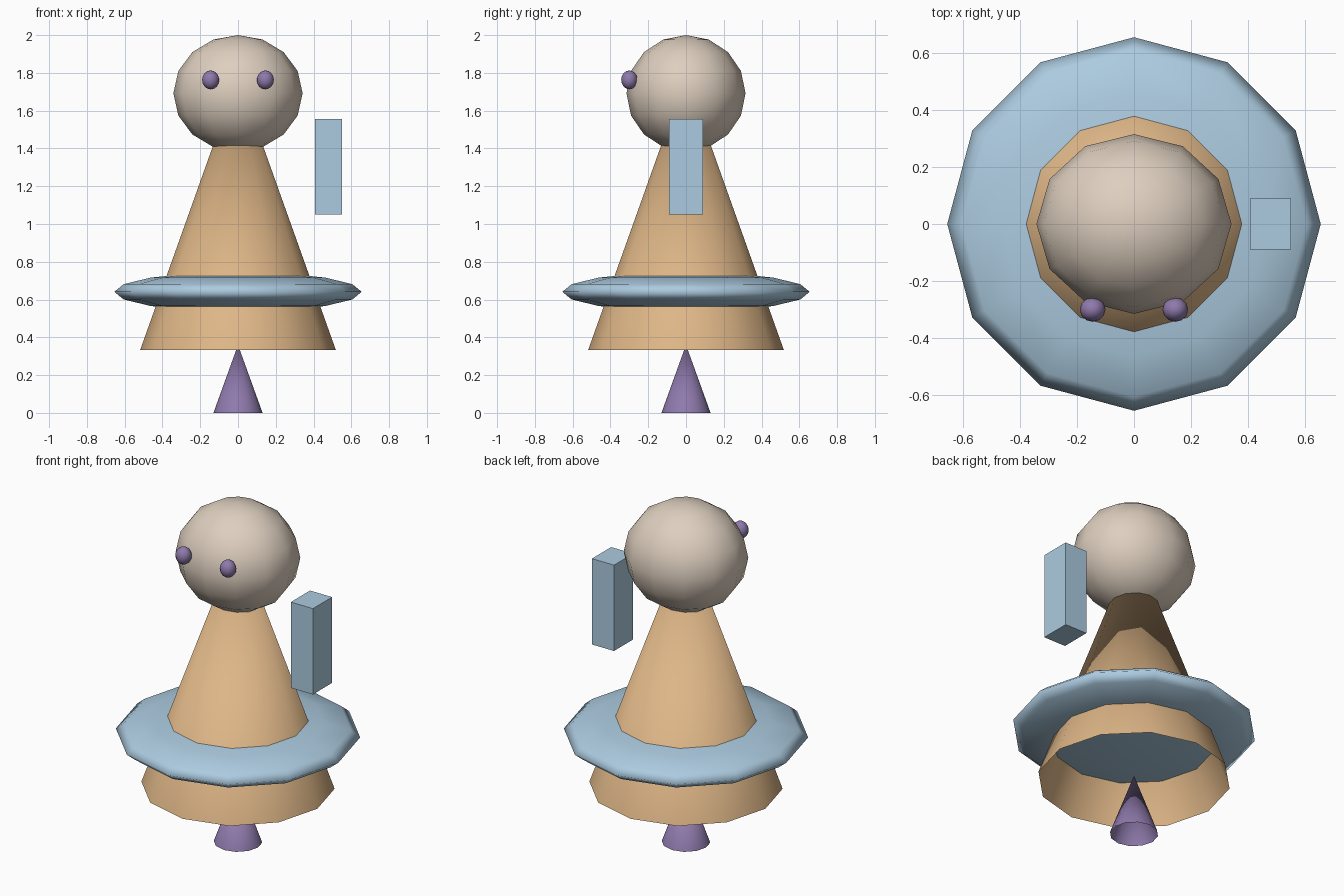
import bpy

cube = bpy.data.objects.get("Cube")
if cube:
    bpy.data.objects.remove(cube, do_unlink=True)


def material(name, rgb):
    """Flat material from 0-255 screen values, stored as linear."""
    lin = [((c / 255 + 0.055) / 1.055) ** 2.4 for c in rgb] + [1.0]
    mat = bpy.data.materials.new(name)
    mat.use_nodes = True
    mat.diffuse_color = lin
    mat.node_tree.nodes["Principled BSDF"].inputs["Base Color"].default_value = lin
    return mat


tan = material("tan", (222, 182, 135))
blue = material("pale blue", (172, 203, 224))
cream = material("cream", (222, 207, 191))
purple = material("purple", (143, 122, 172))


def finish(name, mat, smooth=True):
    obj = bpy.context.object
    obj.name = name
    obj.data.materials.append(mat)
    bpy.ops.object.transform_apply(location=False, rotation=False, scale=True)
    if smooth:
        bpy.ops.object.shade_smooth()
    return obj


def ellipsoid(name, mat, centre, radii):
    bpy.ops.mesh.primitive_uv_sphere_add(segments=12, ring_count=8, radius=1, location=centre)
    bpy.context.object.scale = radii
    return finish(name, mat)


def open_cone(name, mat, radius, bottom, top):
    bpy.ops.mesh.primitive_cone_add(vertices=12, radius1=radius, radius2=0, depth=top - bottom,
                                    end_fill_type='NOTHING', location=(0, 0, (bottom + top) / 2))
    return finish(name, mat)


# Hollow body cone and small base cone
open_cone("body", tan, 0.518, 0.333, 1.785)
open_cone("base", purple, 0.13, 0, 0.36)

# Flattened ring disc around the body
ellipsoid("skirt_disc", blue, (0, 0, 0.641), (0.655, 0.655, 0.106))

# Head and eyes
ellipsoid("head", cream, (0, 0, 1.692), (0.342, 0.315, 0.308))
for side, x in (("right", -0.145), ("left", 0.145)):
    ellipsoid(side + "_eye", purple, (x, -0.3, 1.763), (0.045, 0.043, 0.05))

# Floating block on the left side
bpy.ops.mesh.primitive_cube_add(size=1, location=(0.479, 0, 1.302))
bpy.context.object.scale = (0.144, 0.178, 0.506)
finish("side_block", blue, smooth=False)
